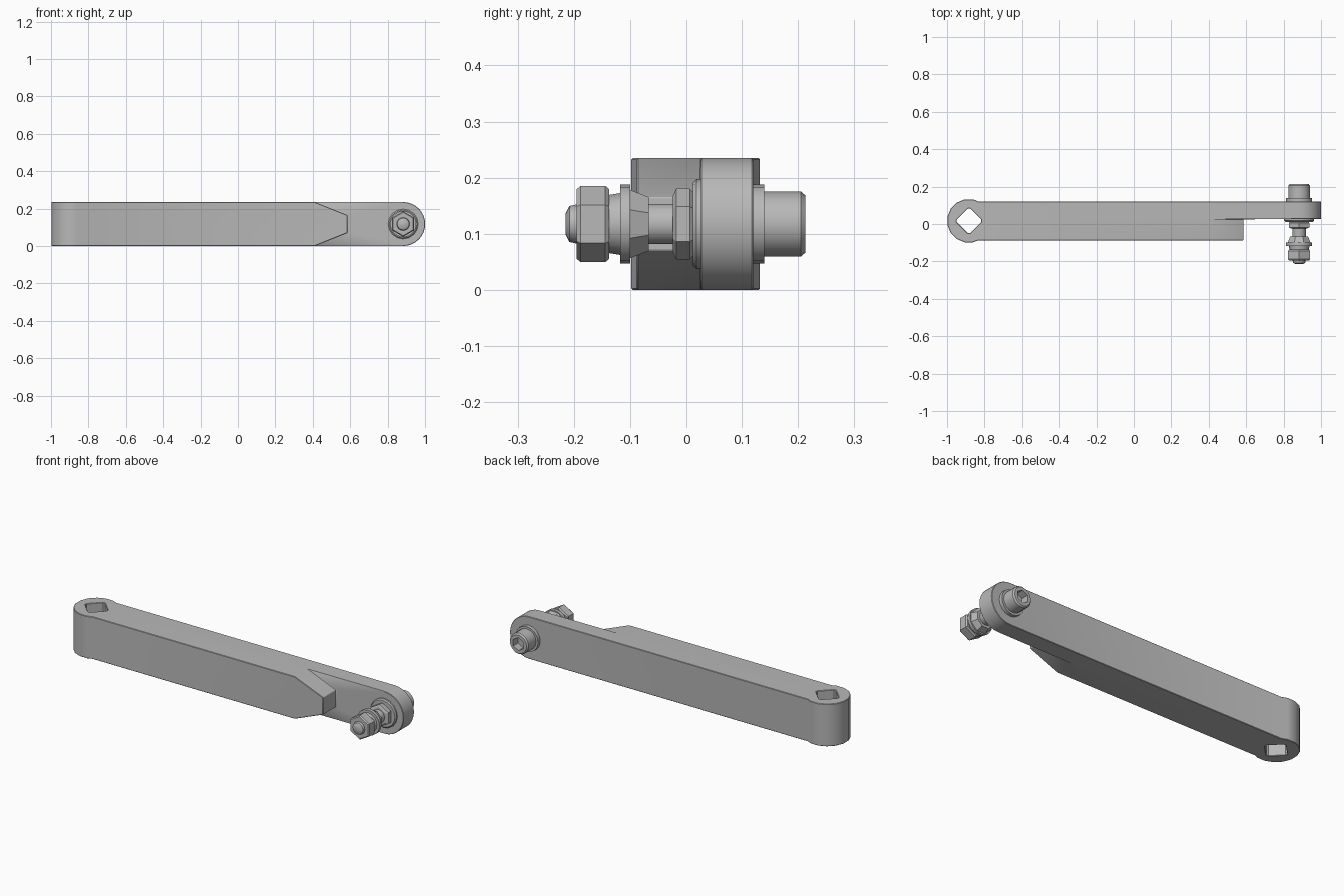
import bpy, bmesh, math
from mathutils import Matrix, Vector

old = bpy.data.objects.get("Cube")
if old:
    bpy.data.objects.remove(old)

steel = bpy.data.materials.new("grey_steel")
steel.use_nodes = True
GREY = (0.48, 0.48, 0.48, 1)
steel.diffuse_color = GREY
steel.node_tree.nodes["Principled BSDF"].inputs["Base Color"].default_value = GREY

HEIGHT, MID = 0.235, 0.1175
HEAD_X, HEAD_Y, BOLT_X = -0.883, 0.017, 0.883


def add_object(name, bm):
    bmesh.ops.recalc_face_normals(bm, faces=bm.faces[:])
    mesh = bpy.data.meshes.new(name)
    bm.to_mesh(mesh)
    bm.free()
    mesh.materials.append(steel)
    obj = bpy.data.objects.new(name, mesh)
    bpy.context.collection.objects.link(obj)
    return obj


def prism(name, outline, start, end, axis):
    """Extrude a 2D outline along y (outline in xz) or z (outline in xy)."""
    bm = bmesh.new()
    if axis == "y":
        verts = [bm.verts.new((a, start, b)) for a, b in outline]
        move = Vector((0, end - start, 0))
    else:
        verts = [bm.verts.new((a, b, start)) for a, b in outline]
        move = Vector((0, 0, end - start))
    face = bm.faces.new(verts)
    out = bmesh.ops.extrude_face_region(bm, geom=[face])
    bmesh.ops.translate(bm, vec=move, verts=[v for v in out["geom"] if isinstance(v, bmesh.types.BMVert)])
    return add_object(name, bm)


def ring(x, y, r, sides, turn=0.0):
    return [(x + r * math.cos(turn + math.tau * i / sides),
             y + r * math.sin(turn + math.tau * i / sides)) for i in range(sides)]


def turned(name, profile, sides, turn=0.0):
    """Loft a closed solid through (y, radius) stations along the bolt axis."""
    bm = bmesh.new()
    rings = [[bm.verts.new((x, y, z)) for x, z in ring(BOLT_X, MID, r, sides, turn)]
             for y, r in profile]
    for a, b in zip(rings, rings[1:]):
        for i in range(sides):
            j = (i + 1) % sides
            bm.faces.new((a[i], a[j], b[j], b[i]))
    bm.faces.new(rings[0])
    bm.faces.new(rings[-1])
    return add_object(name, bm)


def boolean(target, other, operation):
    mod = target.modifiers.new("join", "BOOLEAN")
    mod.operation, mod.solver, mod.object = operation, "EXACT", other
    apply(target, mod)
    bpy.data.objects.remove(other)


def apply(obj, mod):
    bpy.context.view_layer.objects.active = obj
    with bpy.context.temp_override(object=obj, active_object=obj, selected_objects=[obj]):
        bpy.ops.object.modifier_apply(modifier=mod.name)


def smooth(obj, angle=30):
    bpy.ops.object.select_all(action="DESELECT")
    obj.select_set(True)
    bpy.context.view_layer.objects.active = obj
    bpy.ops.object.shade_smooth_by_angle(angle=math.radians(angle))


# Long strap with a rounded far end
arc = [(BOLT_X + MID * math.sin(math.pi * i / 16), MID - MID * math.cos(math.pi * i / 16))
       for i in range(17)]
arm = prism("arm", [(HEAD_X, 0)] + arc + [(HEAD_X, HEIGHT)], 0.026, 0.12, "y")

# Thick front half ending in a blunt tapered nose
nose = prism("nose", [(HEAD_X, 0), (0.41, 0), (0.585, 0.07), (0.585, 0.165),
                      (0.41, HEIGHT), (HEAD_X, HEIGHT)], -0.088, 0.026, "y")
boolean(arm, nose, "UNION")

# Round eye at the near end with a square through hole, corners slightly cut
eye = prism("eye", ring(HEAD_X, HEAD_Y, 0.117, 16, math.pi / 16), 0, HEIGHT, "z")
boolean(arm, eye, "UNION")
hole = []
for i in range(4):
    for offset in (-0.1, 0.1):
        angle = i * math.pi / 2 + offset
        hole.append((HEAD_X + 0.066 * math.cos(angle), HEAD_Y + 0.066 * math.sin(angle)))
boolean(arm, prism("square_hole", hole, -0.1, 0.4, "z"), "DIFFERENCE")

# Softened outer edges
bevel = arm.modifiers.new("edge", "BEVEL")
bevel.width, bevel.segments = 0.005, 1
bevel.limit_method, bevel.angle_limit = "ANGLE", math.radians(50)
apply(arm, bevel)
smooth(arm)

# Bolt shank, washers and collars
for name, profile in (
    ("bolt_shank", [(-0.215, 0.018), (-0.208, 0.032), (-0.19, 0.036), (0.13, 0.036)]),
    ("strap_boss", [(0.012, 0.074), (0.018, 0.08), (0.03, 0.08)]),
    ("rear_washer", [(0.115, 0.07), (0.14, 0.07)]),
    ("front_washer", [(-0.118, 0.07), (-0.1, 0.07)]),
    ("front_collar", [(-0.137, 0.052), (-0.118, 0.055)]),
):
    smooth(turned(name, profile, 16))

# Faceted cone seat and hexagonal nuts
turned("cone_seat", [(-0.1, 0.066), (-0.067, 0.052)], 8, math.pi / 8)
turned("inner_nut", [(-0.024, 0.05), (-0.018, 0.063), (0.006, 0.063), (0.014, 0.055)],
       6, math.pi / 6)
turned("outer_nut", [(-0.195, 0.062), (-0.188, 0.068), (-0.144, 0.068), (-0.137, 0.062)],
       6, math.pi / 6)

# Socket head of the bolt
head = turned("bolt_head", [(0.13, 0.058), (0.205, 0.058), (0.213, 0.051)], 16)
boolean(head, turned("socket", [(0.17, 0.036), (0.25, 0.036)], 6, math.pi / 6), "DIFFERENCE")
smooth(head)
